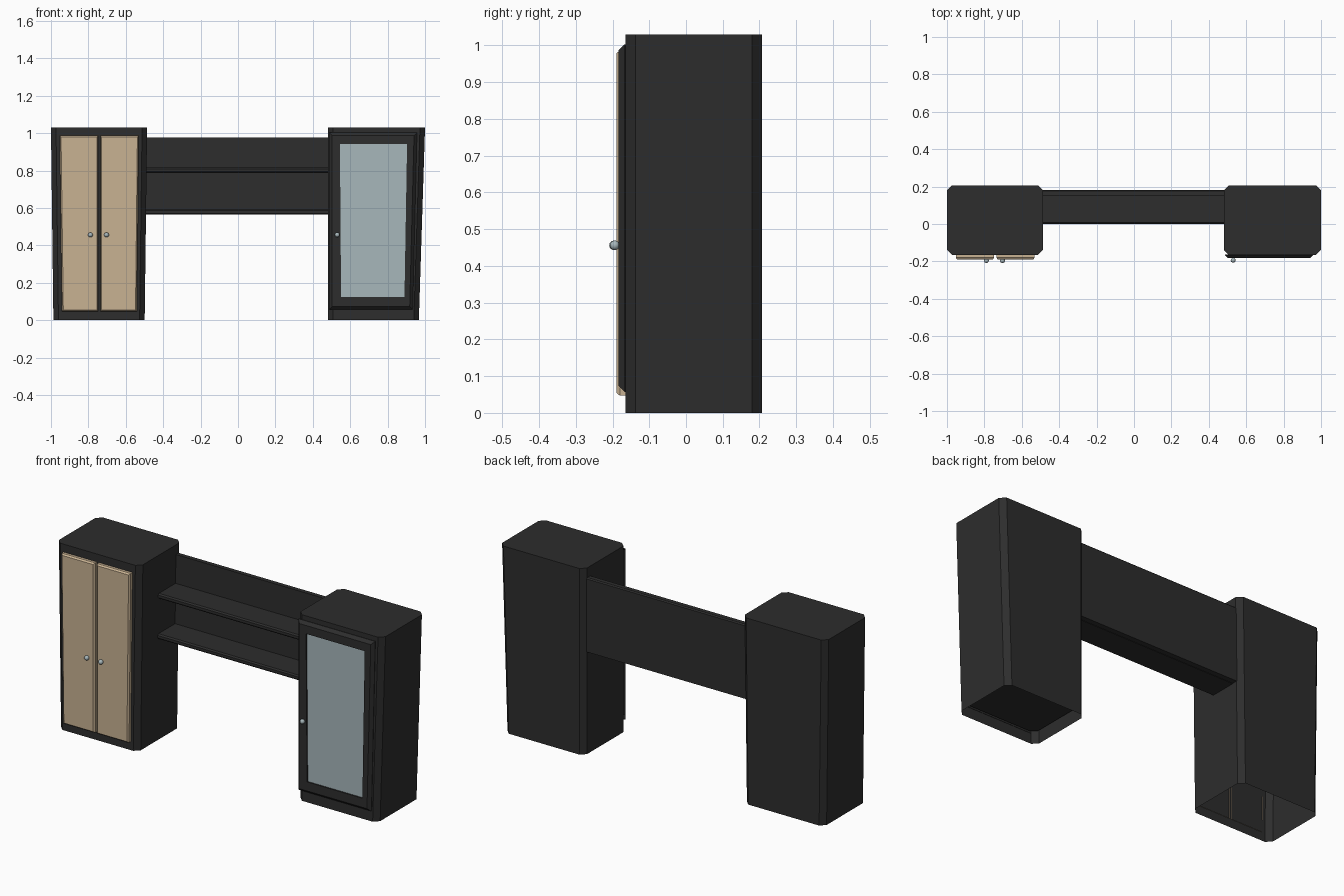
import bpy, bmesh, math
from mathutils import Vector

if "Cube" in bpy.data.objects:
    bpy.data.objects.remove(bpy.data.objects["Cube"])


def material(name, rgb):
    m = bpy.data.materials.new(name)
    m.diffuse_color = (*rgb, 1)
    m.use_nodes = True
    m.node_tree.nodes["Principled BSDF"].inputs["Base Color"].default_value = m.diffuse_color
    return m


BLACK = material("black_wood", (0.026, 0.026, 0.026))
BEIGE = material("beige_panel", (0.58, 0.445, 0.29))
GLASS = material("grey_blue_glass", (0.39, 0.474, 0.497))


def loft(name, rings, mat, cap_start=False, cap_end=True):
    """Skin a list of point rings; optional flat caps."""
    bm = bmesh.new()
    vs = [[bm.verts.new(p) for p in r] for r in rings]
    n = len(rings[0])
    for a, b in zip(vs, vs[1:]):
        for i in range(n):
            j = (i + 1) % n
            bm.faces.new((a[i], a[j], b[j], b[i]))
    if cap_start:
        bm.faces.new(vs[0][::-1])
    if cap_end:
        bm.faces.new(vs[-1])
    me = bpy.data.meshes.new(name)
    bm.to_mesh(me)
    bm.free()
    me.materials.append(mat)
    ob = bpy.data.objects.new(name, me)
    bpy.context.collection.objects.link(ob)
    return ob


def octagon(x0, x1, y0, y1, z, c):
    return [(x0 + c, y0, z), (x1 - c, y0, z), (x1, y0 + c, z), (x1, y1 - c, z),
            (x1 - c, y1, z), (x0 + c, y1, z), (x0, y1 - c, z), (x0, y0 + c, z)]


def panel_ring(bot, top, z0, z1, y, inset=0.0):
    """Four corners of a front panel; bot and top are (left, right) x pairs."""
    i = inset
    return [(bot[0] + i, y, z0 + i), (bot[1] - i, y, z0 + i),
            (top[1] - i, y, z1 - i), (top[0] + i, y, z1 - i)]


Y0, Y1, H, C = -0.165, 0.207, 1.03, 0.027

# cabinet shells, open underneath, tapering slightly to the floor
for name, bot, top in (("left_cabinet", (-0.987, -0.499), (-1.0, -0.486)),
                       ("right_cabinet", (0.480, 0.967), (0.480, 1.0))):
    loft(name, [octagon(*bot, Y0, Y1, 0, C), octagon(*top, Y0, Y1, H, C)], BLACK)

# floor inside the right cabinet
loft("right_cabinet_floor", [octagon(0.495, 0.955, -0.155, 0.20, z, C) for z in (0.06, 0.075)],
     BLACK, True)

# pair of beige doors
for name, bot, top in (("left_door", (-0.941, -0.748), (-0.953, -0.748)),
                       ("right_door", (-0.736, -0.541), (-0.736, -0.531))):
    loft(name, [panel_ring(bot, top, 0.047, 0.986, y, i)
                for y, i in ((Y0 + 0.002, 0), (-0.18, 0), (-0.189, 0.007))], BEIGE)

# glass door frame, bevelled outside and stepped in at the opening
bot, top = (0.487, 0.934), (0.487, 0.957)
gbot, gtop = (0.551, 0.890), (0.545, 0.904)
loft("glass_door_frame", [
    panel_ring(bot, top, 0.057, 1.003, Y0 + 0.002),
    panel_ring(bot, top, 0.057, 1.003, Y0 - 0.002),
    panel_ring(bot, top, 0.057, 1.003, -0.183, 0.016),
    panel_ring(gbot, gtop, 0.123, 0.941, -0.183),
    panel_ring(gbot, gtop, 0.123, 0.941, -0.176)], BLACK, cap_end=False)
loft("glass_pane", [panel_ring(gbot, gtop, 0.123, 0.941, y) for y in (-0.172, -0.176)],
     GLASS)

# back panel and shelves as extruded side profiles
XL, XR = -0.496, 0.484


def extrude_x(name, profile):
    loft(name, [[(x, y, z) for y, z in profile] for x in (XL, XR)], BLACK, True)


extrude_x("back_panel", [(0.152, 0.566), (0.182, 0.566), (0.182, 0.970),
                         (0.176, 0.976), (0.152, 0.976)])
for name, z in (("upper_shelf", 0.788), ("lower_shelf", 0.564)):
    t, b = 0.028, 0.007
    extrude_x(name, [(0.153, z), (b, z), (0, z + b), (0, z + t - b),
                     (b, z + t), (0.153, z + t)])

# round knobs
for name, x, y in (("left_knob", -0.789, -0.196), ("right_knob", -0.703, -0.196),
                   ("glass_door_knob", 0.530, -0.194)):
    bpy.ops.mesh.primitive_uv_sphere_add(segments=16, ring_count=8, radius=0.013,
                                         location=(x, y, 0.456))
    knob = bpy.context.object
    knob.name = name
    knob.data.materials.append(GLASS)
    bpy.ops.object.shade_smooth()

# make all normals point outwards; front panels are open at the back
for ob in bpy.data.objects:
    bm = bmesh.new()
    bm.from_mesh(ob.data)
    bmesh.ops.recalc_face_normals(bm, faces=bm.faces)
    if ob.name in ("left_door", "right_door", "glass_door_frame"):
        front = max(bm.faces, key=lambda f: abs(f.normal.y) * f.calc_area())
        if front.normal.y > 0:
            bmesh.ops.reverse_faces(bm, faces=bm.faces)
    bm.to_mesh(ob.data)
    bm.free()
